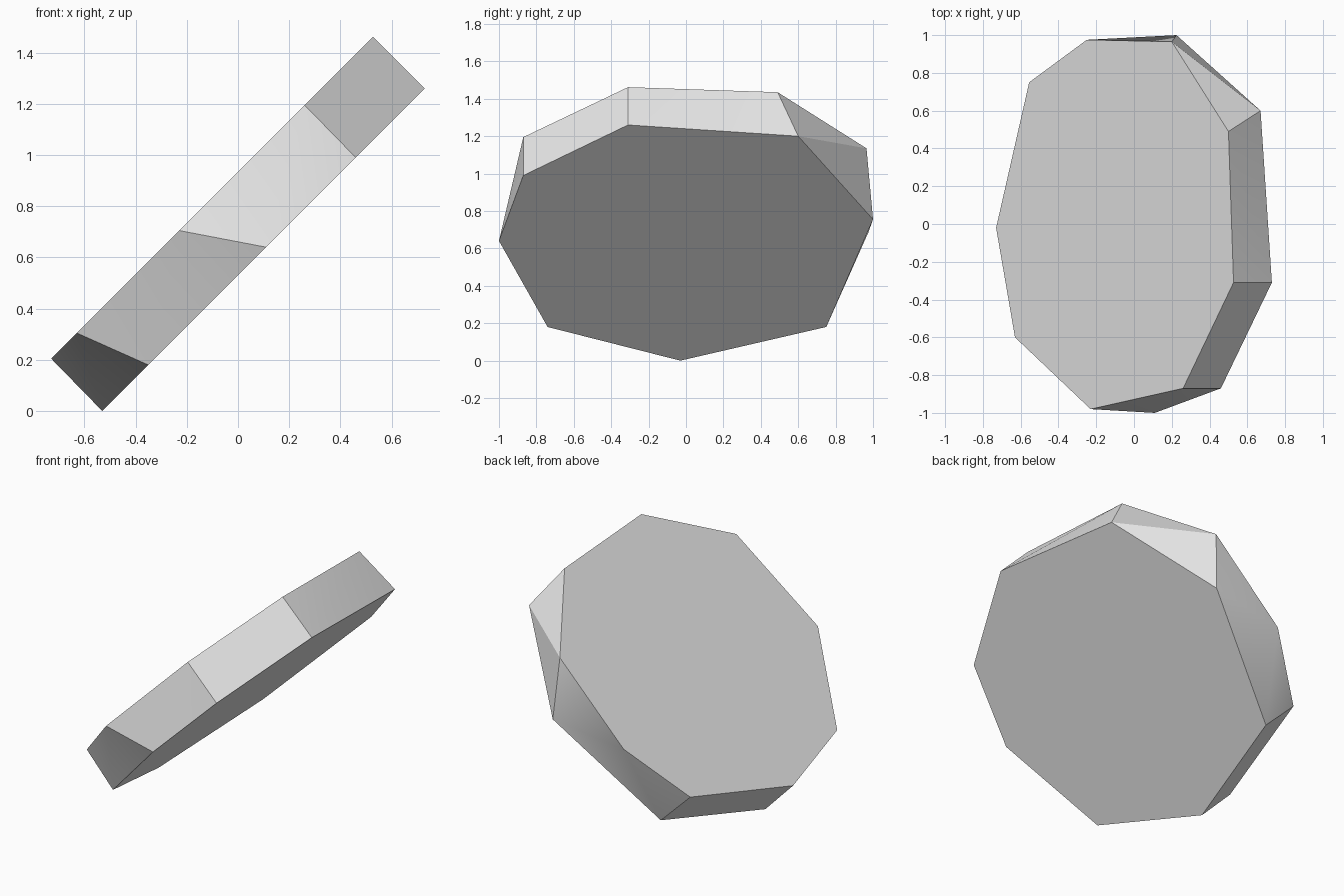
import bpy
import bmesh
import math

# Remove the default cube
cube = bpy.data.objects.get("Cube")
if cube:
    bpy.data.objects.remove(cube, do_unlink=True)

# Outlines of the slab's two parallel sloping faces, as (x, y)
UPPER = [(-0.73, -0.02), (-0.63, -0.60), (-0.23, -0.98), (0.26, -0.87), (0.527, -0.31),
         (0.50, 0.49), (0.20, 0.965), (-0.25, 0.975), (-0.555, 0.75)]
LOWER = [(-0.53, -0.03), (-0.35, -0.74), (0.11, -1.0), (0.46, -0.87), (0.73, -0.31),
         (0.67, 0.60), (0.225, 1.0), (-0.35, 0.75)]
UPPER_HEIGHT, LOWER_HEIGHT = 0.935, 0.53

# Plain grey stone
grey = bpy.data.materials.new("stone_grey")
grey.use_nodes = True
colour = (0.8, 0.8, 0.8, 1.0)
grey.diffuse_color = colour
grey.node_tree.nodes["Principled BSDF"].inputs["Base Color"].default_value = colour

# Faceted slab: both outlines lie on planes rising at 45 degrees
bm = bmesh.new()
for outline, height in ((UPPER, UPPER_HEIGHT), (LOWER, LOWER_HEIGHT)):
    for x, y in outline:
        bm.verts.new((x, y, x + height))
bmesh.ops.convex_hull(bm, input=bm.verts[:])
bmesh.ops.dissolve_limit(bm, angle_limit=math.radians(2),
                         verts=bm.verts[:], edges=bm.edges[:])
bmesh.ops.recalc_face_normals(bm, faces=bm.faces[:])

mesh = bpy.data.meshes.new("stone_slab")
bm.to_mesh(mesh)
bm.free()
mesh.materials.append(grey)
slab = bpy.data.objects.new("stone_slab", mesh)
bpy.context.scene.collection.objects.link(slab)

# Soften only the shallow creases on the rim
bpy.ops.object.select_all(action="DESELECT")
slab.select_set(True)
bpy.context.view_layer.objects.active = slab
bpy.ops.object.shade_smooth_by_angle(angle=math.radians(30))
